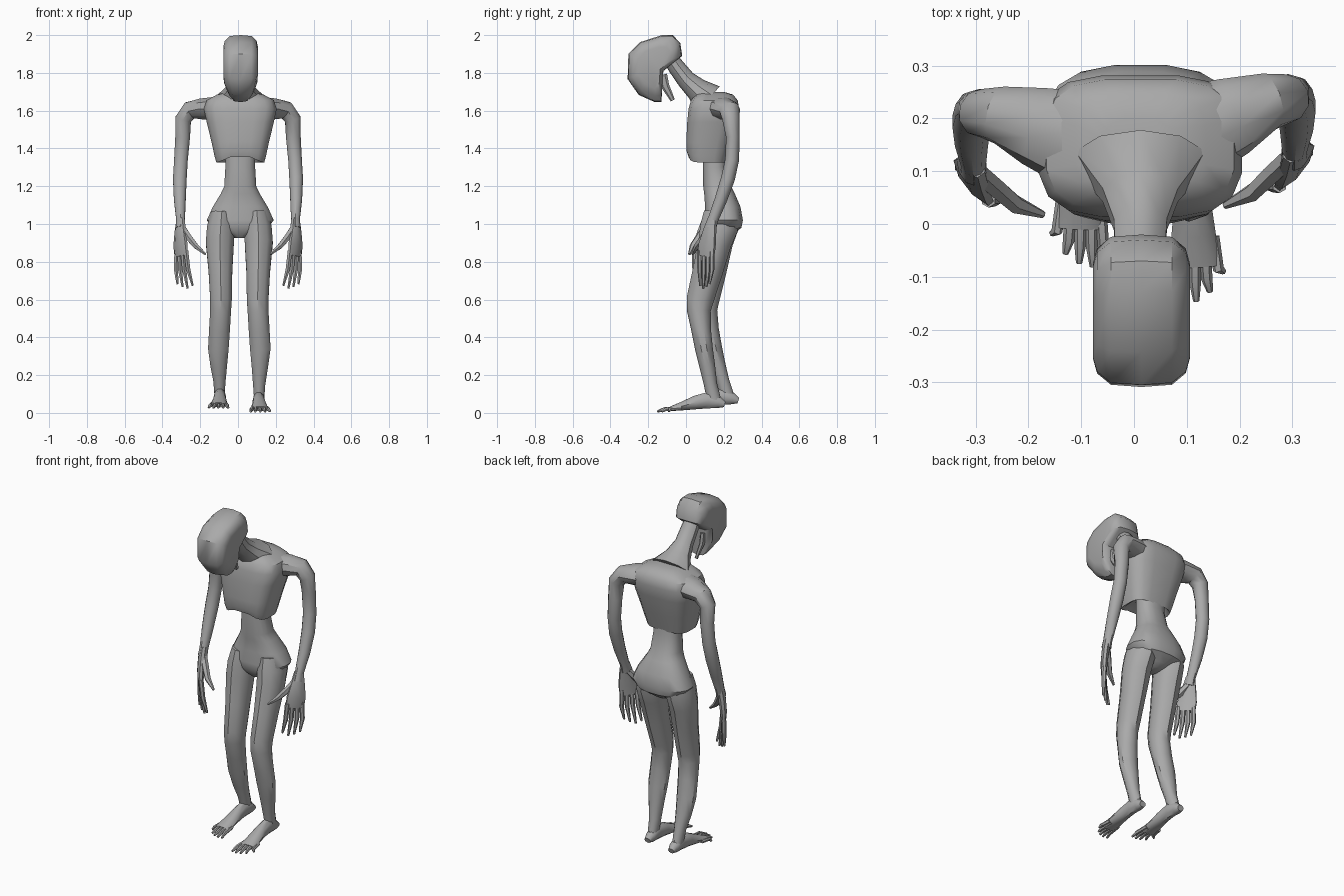
import bpy, bmesh, math
from mathutils import Vector

grey = bpy.data.materials.new("plain_grey")
grey.diffuse_color = (0.4, 0.4, 0.4, 1)
CX = 0.012  # body midline


def loft(name, rings, angle=38):
    """Skin a list of equal-length point rings and cap both ends."""
    bm = bmesh.new()
    vr = [[bm.verts.new(p) for p in r] for r in rings]
    n = len(vr[0])
    for a, b in zip(vr, vr[1:]):
        for i in range(n):
            j = (i + 1) % n
            bm.faces.new((a[i], a[j], b[j], b[i]))
    bm.faces.new(vr[0])
    bm.faces.new(vr[-1])
    bmesh.ops.recalc_face_normals(bm, faces=bm.faces)
    me = bpy.data.meshes.new(name)
    bm.to_mesh(me)
    bm.free()
    me.materials.append(grey)
    ob = bpy.data.objects.new(name, me)
    bpy.context.collection.objects.link(ob)
    bpy.ops.object.select_all(action='DESELECT')
    ob.select_set(True)
    bpy.context.view_layer.objects.active = ob
    bpy.ops.object.shade_smooth_by_angle(angle=math.radians(angle))
    return ob


def tube(name, path, n=10, ref=(0, 1, 0)):
    """Limb along path points (x, y, z, radius_u, radius_v)."""
    pts = [Vector(p[:3]) for p in path]
    rings = []
    for i, p in enumerate(path):
        t = Vector()
        if i:
            t += (pts[i] - pts[i - 1]).normalized()
        if i < len(pts) - 1:
            t += (pts[i + 1] - pts[i]).normalized()
        u = t.cross(Vector(ref)).normalized()
        v = u.cross(t).normalized()
        rings.append([pts[i] + u * p[3] * math.cos(a) + v * p[4] * math.sin(a)
                      for a in (math.tau * (k + .5) / n for k in range(n))])
    return loft(name, rings)


def sections(name, rows, n=16, power=0.6):
    """Stack of boxy ovals: (z, half_width, y_front, y_back, front_arch)."""
    rings = []
    for z, hw, y0, y1, arch in rows:
        ring = []
        for k in range(n):
            a = math.tau * (k + .5) / n
            c, s = math.cos(a), math.sin(a)
            fx = math.copysign(abs(c) ** power, c)
            fy = math.copysign(abs(s) ** power, s)
            lift = arch * max(0, 1 - abs(fx)) * max(0, -fy)
            ring.append((CX + hw * fx, (y0 + y1) / 2 + (y1 - y0) / 2 * fy, z + lift))
        rings.append(ring)
    return loft(name, rings)


# Rib cage with overhanging lower edge
sections("rib_cage", [
    (1.37, .085, .07, .20, .02), (1.335, .11, .03, .205, .05), (1.325, .128, .012, .21, .05),
    (1.36, .138, .002, .22, .04), (1.43, .153, 0, .24, .01), (1.54, .180, .005, .27, 0),
    (1.61, .195, .012, .283, 0), (1.655, .180, .025, .275, 0), (1.685, .125, .05, .25, 0),
    (1.70, .07, .07, .20, 0)])

# Waist and pelvis
sections("waist_and_pelvis", [
    (1.40, .08, .09, .21, 0), (1.30, .080, .09, .212, 0), (1.20, .086, .09, .24, 0),
    (1.16, .105, .095, .26, 0), (1.09, .148, .10, .29, 0), (1.02, .180, .092, .303, 0),
    (.98, .150, .095, .295, 0), (.945, .06, .11, .25, 0), (.925, .03, .13, .22, 0)], power=.8)

# Neck leaning forward
tube("neck", [(CX, -.085, 1.88, .045, .04), (CX, -.05, 1.83, .05, .045),
              (CX, .0, 1.765, .053, .05), (CX, .055, 1.715, .075, .062),
              (CX, .12, 1.66, .13, .09)])

# Helmet-shaped head: side profile scaled across the width
profile = [(-.305, 1.90), (-.243, 1.963), (-.127, 2.0), (-.07, 2.0), (-.03, 1.958), (-.02, 1.89),
           (-.12, 1.81), (-.127, 1.70), (-.13, 1.645), (-.164, 1.645), (-.25, 1.683), (-.309, 1.767)]
head = []
for off, sc in ((-.092, .62), (-.084, .82), (-.058, .97), (0, 1), (.058, .97), (.084, .82), (.092, .62)):
    ring = []
    for y, z in profile:
        y, z = -.165 + (y + .165) * sc, 1.835 + (z - 1.835) * sc
        narrow = min(1, 1 - (1.76 - z) * 3.8)
        ring.append((.014 + off * narrow, y, z))
    head.append(ring)
loft("head", head)

# Jaw slivers below the head
for s in (-1, 1):
    tube("jaw_sliver", [(CX + s * .04, -.125, 1.79, .012, .025), (CX + s * .04, -.11, 1.73, .012, .022),
                        (CX + s * .03, -.07, 1.655, .008, .012)], n=6)

for s, side in ((-1, "left"), (1, "right")):
    back = 0 if s > 0 else 1     # the left leg trails, the left arm hangs further forward

    # Arm from inside the shoulder to the wrist
    def arm_pt(x, y, z, *r):
        return (s * x, y - .028 * back * min(1, x / .28), z, *r)
    tube(side + "_arm", [arm_pt(*p) for p in (
        (.08, .16, 1.615, .065, .10), (.19, .205, 1.61, .058, .075), (.255, .232, 1.602, .05, .055),
        (.29, .238, 1.555, .045, .046), (.293, .248, 1.46, .041, .036), (.302, .244, 1.34, .038, .037),
        (.308, .222, 1.24, .038, .037), (.308, .185, 1.13, .033, .033), (.304, .142, 1.02, .024, .028),
        (.304, .13, .98, .026, .03))])

    # Palm, four fingers and thumb, set on a diagonal
    diag = (s * .6, .8, 0)
    tube(side + "_palm", [arm_pt(*p) for p in (
        (.304, .14, 1.03, .022, .026), (.306, .125, .96, .022, .042), (.305, .112, .89, .02, .056),
        (.30, .105, .83, .015, .056))], n=8, ref=diag)
    for k in range(4):
        d = (k - 1.5) * .027
        x, y = .30 + d * .6, .105 + d * .8
        tip = .655 + .015 * abs(k - 1.2)
        tube(side + "_finger", [arm_pt(x, y, .86, .014, .014),
                                arm_pt(x - .004 + d * .2, y, .76, .013, .013),
                                arm_pt(x - .02 + d * .4, y - d * .2 - .005, tip, .006, .006)], n=6)
    tube(side + "_thumb", [arm_pt(*p) for p in (
        (.295, .125, .98, .02, .02), (.262, .095, .93, .019, .02), (.225, .06, .885, .016, .018),
        (.172, .035, .84, .006, .007))], n=6)

    # Leg from the hip to the ankle
    def leg_pt(x, y, z, *r):
        return (s * x + (.014 * back), y + .075 * back * (1 - min(z, 1)), z + .02 * back * (z < .2), *r)
    tube(side + "_leg", [leg_pt(*p) for p in (
        (.10, .185, 1.06, .06, .09), (.106, .175, .98, .076, .10), (.11, .152, .90, .078, .088),
        (.107, .115, .75, .066, .08), (.104, .075, .60, .060, .072), (.106, .068, .54, .058, .063),
        (.112, .08, .44, .058, .052), (.118, .095, .34, .057, .047), (.116, .112, .25, .046, .042),
        (.112, .13, .15, .034, .035), (.112, .15, .06, .027, .038))])

    # Foot, heel to ball
    def foot_pt(x, y, z, *r):
        return (s * x + .014 * back, y + .072 * back, z + .02 * back, *r)
    tube(side + "_foot", [foot_pt(*p) for p in (
        (.11, .205, .045, .016, .020), (.11, .175, .055, .032, .030), (.11, .12, .068, .046, .032),
        (.111, .05, .055, .038, .034), (.113, -.02, .036, .024, .042), (.116, -.08, .022, .013, .048))],
         ref=(1, 0, 0))

    # Five toes fanning outwards
    for k, tip_y in enumerate((-.15, -.153, -.146, -.128, -.09)):
        x0, x1 = .078 + k * .018, .066 + k * .026
        tube(side + "_toe", [foot_pt(x0, -.04 + .004 * k, .026, .012, .012),
                             foot_pt((x0 + x1) / 2, tip_y * .5 - .04, .02, .011, .011),
                             foot_pt(x1, tip_y, .007, .006, .006)], n=6, ref=(1, 0, 0))
